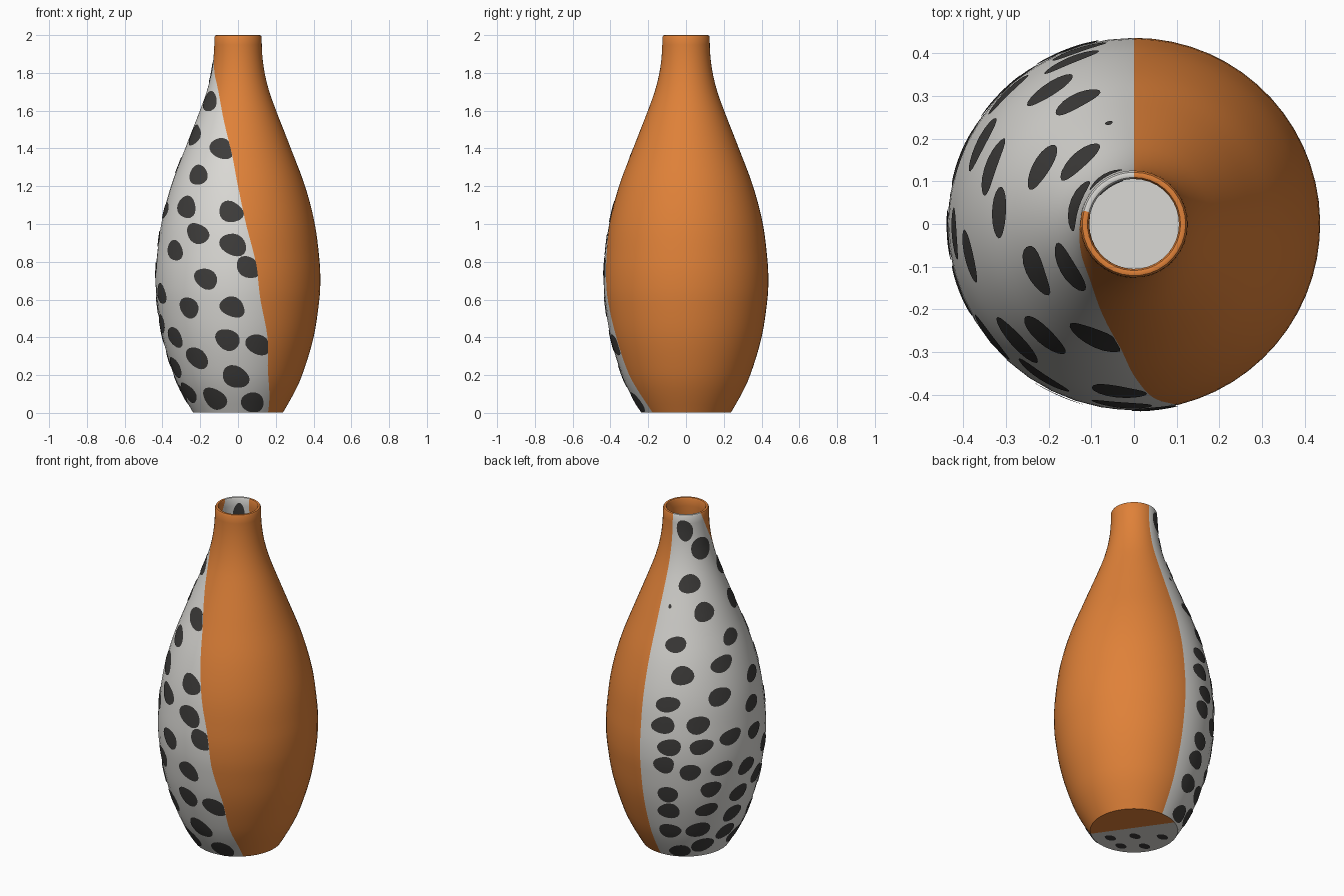
import bpy, bmesh, math, random

if "Cube" in bpy.data.objects:
    bpy.data.objects.remove(bpy.data.objects["Cube"])
random.seed(4)

# radius by height, and front edge of the pale panel (degrees past -y) by height
PROFILE = [(0, .237), (.1, .294), (.2, .34), (.4, .4), (.6, .431), (.7, .436), (.8, .432), (1, .407),
           (1.2, .355), (1.4, .28), (1.6, .202), (1.7, .166), (1.8, .141), (1.9, .128), (2, .125)]
EDGE = [(0, 42), (.2, 28), (.4, 23), (.6, 16), (.8, 12.5), (1, 6), (1.2, 0), (1.4, -8),
        (1.6, -25), (1.72, -42), (1.8, -62), (1.9, -85), (2, -105)]
WALL = .02
N_PALE, N_ORANGE = 24, 28


def smooth_lookup(table, z):
    """Cubic interpolation through a short table."""
    z = min(max(z, table[0][0]), table[-1][0])
    i = max(k for k in range(len(table) - 1) if table[k][0] <= z)

    def slope(k):
        a, b = table[max(k - 1, 0)], table[min(k + 1, len(table) - 1)]
        return (b[1] - a[1]) / (b[0] - a[0])
    (z0, v0), (z1, v1) = table[i], table[i + 1]
    h = z1 - z0
    t = (z - z0) / h
    return (v0 * (2*t**3 - 3*t*t + 1) + v1 * (3*t*t - 2*t**3)
            + h * slope(i) * (t**3 - 2*t*t + t) + h * slope(i + 1) * (t**3 - t*t))


def radius(z):
    return smooth_lookup(PROFILE, z)


def panel_end(z):
    return 270 + smooth_lookup(EDGE, z)


def polar(r, deg, z):
    a = math.radians(deg)
    return (r * math.cos(a), r * math.sin(a), z)


def material(name, color):
    m = bpy.data.materials.new(name)
    m.diffuse_color = (*color, 1)
    m.use_nodes = True
    m.node_tree.nodes["Principled BSDF"].inputs["Base Color"].default_value = m.diffuse_color
    return m


orange = material("orange_glaze", (.74, .22, .04))
pale = material("pale_grey_glaze", (.70, .69, .66))
dark = material("charcoal_spot", (.047, .045, .043))


def finish(bm, name, mats, angle=40):
    me = bpy.data.meshes.new(name)
    bm.to_mesh(me)
    bm.free()
    for m in mats:
        me.materials.append(m)
    ob = bpy.data.objects.new(name, me)
    bpy.context.collection.objects.link(ob)
    bpy.ops.object.select_all(action='DESELECT')
    ob.select_set(True)
    bpy.context.view_layer.objects.active = ob
    bpy.ops.object.shade_smooth_by_angle(angle=math.radians(angle))
    return ob


# vase body: lathe whose columns follow the edges of the pale panel
heights = [.003 + 1.987 * i / 48 for i in range(49)]
rings = [(radius(z), z) for z in heights]
rings += [(.121, 1.998), (.115, 2), (.109, 1.998)]
rings += [(radius(z) - WALL, z) for z in reversed(heights[1:])]

bm = bmesh.new()
loops = []
for r, z in rings:
    end = panel_end(z)
    angles = [90 + (end - 90) * i / N_PALE for i in range(N_PALE)]
    angles += [end + (450 - end) * i / N_ORANGE for i in range(N_ORANGE)]
    loops.append([bm.verts.new(polar(r, a, z)) for a in angles])
n = N_PALE + N_ORANGE
for lo, hi in zip(loops, loops[1:]):
    for i in range(n):
        j = (i + 1) % n
        f = bm.faces.new((lo[i], lo[j], hi[j], hi[i]))
        f.material_index = 1 if i < N_PALE else 0
# inner floor, and underside split along a chord
bm.faces.new(loops[-1]).material_index = 1
k = 3
base = loops[0]
bm.faces.new(list(reversed(base[k:N_PALE + 1]))).material_index = 1
bm.faces.new(list(reversed(base[N_PALE:] + base[:k + 1]))).material_index = 0
finish(bm, "vase_body", [orange, pale])

# spots: (direction in degrees, height)
SPOTS_FRONT = [(214, 1.65), (205, 1.47), (252, 1.4), (231, 1.26), (225, 1.09), (264.5, 1.065),
               (239, .95), (218.5, .86), (266.5, .89), (278, .77), (247, .71), (201, .63),
               (232.5, .557), (266, .56), (213.5, .4), (262, .387), (286, .36), (234, .29),
               (201, .24), (268, .19), (209, .106), (244, .074), (287, .053)]
SPOTS_BACK = [(122, 1.91), (161, 1.8), (131, 1.62), (148, 1.47), (115, 1.31), (175, 1.31),
              (158, 1.19), (122, 1.15), (191, 1.07), (152, 1.02), (183, .92), (111, .99),
              (134, .876), (108, .87), (183, .76), (159, .78), (113, .745), (136, .75),
              (109, .637), (128, .597), (152, .6), (175, .567), (111, .45), (144, .48),
              (170, .41), (111, .34), (142, .346), (168, .28), (110, .2), (136, .21),
              (166, .16), (143, .09), (192, .47), (187, .1), (118, .05)]


def add_spot(bm, deg, z, half_w, half_h, tilt, lift=.003, inside=False):
    """Rounded patch of rings laid on the wall, clipped to the pale panel."""
    wobble, phase = random.uniform(.02, .07), random.uniform(0, 6.28)
    t, steps = math.radians(tilt), 20

    def place(s, a):
        s *= 1 + wobble * math.cos(3 * a + phase)
        u, v = s * half_w * math.cos(a), s * half_h * math.sin(a)
        u, v = u * math.cos(t) - v * math.sin(t), u * math.sin(t) + v * math.cos(t)
        zz = min(max(z + v, .004), 1.985)
        d = deg + math.degrees(u / radius(z))
        d = min(max(d, 90.5), panel_end(zz))
        r = radius(zz) - WALL - lift if inside else radius(zz) + lift
        return bm.verts.new(polar(r, d, zz))
    centre = place(0, 0)
    prev = None
    for s in (.35, .7, 1):
        ring = [place(s, 2 * math.pi * i / steps) for i in range(steps)]
        for i in range(steps):
            j = (i + 1) % steps
            vs = (prev[i], ring[i], ring[j], prev[j]) if prev else (centre, ring[i], ring[j])
            bm.faces.new(vs[::-1] if inside else vs)
        prev = ring


bm = bmesh.new()
for deg, z in SPOTS_FRONT:
    add_spot(bm, deg, z, random.uniform(.063, .075), random.uniform(.05, .057), -25)
for deg, z in SPOTS_BACK:
    w = .044 if z > 1.85 else random.uniform(.058, .072)
    add_spot(bm, deg, z, w, .062 if z > 1.7 else random.uniform(.041, .051), 12)
add_spot(bm, 104, 1.5, .009, .011, 0)
# spots seen inside the neck
for deg, z in SPOTS_BACK[:2]:
    add_spot(bm, deg, z, .04, .055, 0, inside=True)
# spots on the underside
for x, y in ((-.16, .05), (-.15, -.09), (-.05, -.17), (-.04, -.04), (.05, -.14)):
    vs = [bm.verts.new((x + .035 * math.cos(a), y + .025 * math.sin(a), .0005))
          for a in (-i * math.pi / 8 for i in range(16))]
    bm.faces.new(vs)
finish(bm, "spots", [dark])
